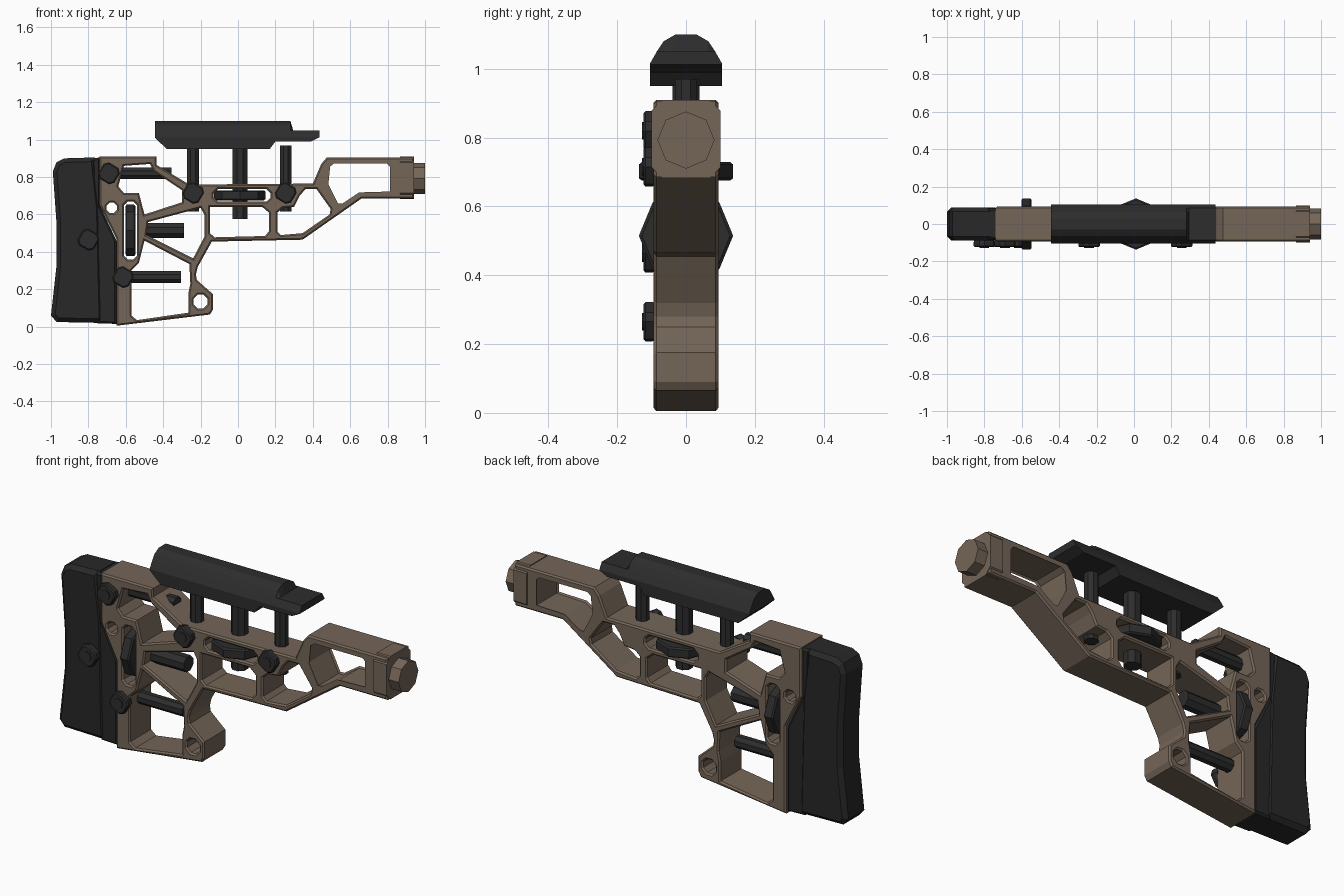
import bpy, bmesh, math
from mathutils import Vector

if "Cube" in bpy.data.objects:
    bpy.data.objects.remove(bpy.data.objects["Cube"])


def material(name, rgb):
    m = bpy.data.materials.new(name)
    m.diffuse_color = (*rgb, 1)
    m.use_nodes = True
    m.node_tree.nodes["Principled BSDF"].inputs["Base Color"].default_value = m.diffuse_color
    return m


TAN = material("flat_earth", (0.178, 0.133, 0.098))
BLACK = material("black_metal", (0.026, 0.026, 0.027))
RUBBER = material("black_rubber", (0.021, 0.021, 0.022))


def finish(name, bm, mat):
    bmesh.ops.remove_doubles(bm, verts=bm.verts, dist=0.0002)
    bmesh.ops.recalc_face_normals(bm, faces=bm.faces)
    for f in bm.faces:
        f.smooth = False
        f.material_index = 0
    me = bpy.data.meshes.new(name)
    bm.to_mesh(me)
    bm.free()
    me.materials.append(mat)
    ob = bpy.data.objects.new(name, me)
    bpy.context.collection.objects.link(ob)
    return ob


def plate(name, loops, half, bevel, mat):
    """Chamfered slab in the xz plane; loops after the first are holes."""
    cu = bpy.data.curves.new(name + "_profile", 'CURVE')
    cu.dimensions, cu.fill_mode = '2D', 'BOTH'
    cu.extrude, cu.bevel_depth = half - bevel, bevel
    cu.bevel_resolution, cu.offset = 0, -bevel
    for pts in loops:
        sp = cu.splines.new('POLY')
        sp.points.add(len(pts) - 1)
        for p, (x, z) in zip(sp.points, pts):
            p.co = (x, z, 0, 1)
        sp.use_cyclic_u = True
    tmp = bpy.data.objects.new(name + "_profile", cu)
    bpy.context.collection.objects.link(tmp)
    dg = bpy.context.evaluated_depsgraph_get()
    me = bpy.data.meshes.new_from_object(tmp.evaluated_get(dg))
    bm = bmesh.new()
    bm.from_mesh(me)
    for v in bm.verts:
        v.co = Vector((v.co.x, -v.co.z, v.co.y))
    bpy.data.objects.remove(tmp)
    bpy.data.curves.remove(cu)
    bpy.data.meshes.remove(me)
    return finish(name, bm, mat)


def loft(name, rings, mat):
    """Skin a list of equal rings and cap both ends."""
    bm = bmesh.new()
    rows = [[bm.verts.new(p) for p in r] for r in rings]
    n = len(rows[0])
    for a, b in zip(rows, rows[1:]):
        for i in range(n):
            bm.faces.new((a[i], a[(i + 1) % n], b[(i + 1) % n], b[i]))
    bm.faces.new(rows[0])
    bm.faces.new(rows[-1])
    return finish(name, bm, mat)


def ngon(cx, cz, r, n=8, turn=0.0):
    return [(cx + r * math.cos(turn + math.tau * i / n),
             cz + r * math.sin(turn + math.tau * i / n)) for i in range(n)]


def slot(x0, x1, z0, z1, c):
    return [(x0 + c, z0), (x1 - c, z0), (x1, z0 + c), (x1, z1 - c),
            (x1 - c, z1), (x0 + c, z1), (x0, z1 - c), (x0, z0 + c)]


def rod(name, axis, centre, steps, mat, n=8, turn=0.0):
    """Faceted bar along an axis; steps are (position, radius)."""
    rings = []
    for t, r in steps:
        ring = []
        for u, v in ngon(0, 0, r, n, turn):
            off = {'x': (t, u, v), 'y': (u, t, v), 'z': (u, v, t)}[axis]
            ring.append(Vector(centre) + Vector(off))
        rings.append(ring)
    return loft(name, rings, mat)


# Skeleton frame with its window cut-outs
outline = [(-.65, .005), (-.15, .065), (-.135, .09), (-.135, .175), (-.22, .25),
           (-.225, .28), (-.215, .32), (-.14, .455), (.345, .465), (.66, .685),
           (.94, .685), (.94, .905), (.475, .905), (.445, .87), (.40, .765),
           (-.26, .76), (-.435, .865), (-.435, .91), (-.74, .91), (-.74, .65),
           (-.65, .47)]
windows = [
    [(.475, .76), (.485, .86), (.51, .88), (.80, .88), (.82, .86), (.82, .715),
     (.65, .71), (.56, .65), (.53, .65)],
    [(.33, .70), (.36, .735), (.42, .735), (.495, .63), (.49, .60), (.345, .50),
     (.23, .49), (.21, .51), (.21, .61), (.24, .635), (.30, .64)],
    [(-.15, .64), (.13, .64), (.165, .61), (.165, .51), (.145, .485),
     (-.125, .478), (-.15, .50)],
    [(-.61, .86), (-.47, .87), (-.45, .83), (-.30, .73), (-.30, .665),
     (-.50, .60), (-.53, .715), (-.61, .715), (-.64, .75)],
    [(-.48, .56), (-.20, .635), (-.18, .60), (-.18, .48), (-.24, .365), (-.49, .49)],
    [(-.50, .46), (-.26, .335), (-.255, .23), (-.265, .18), (-.265, .075),
     (-.54, .035), (-.57, .06), (-.57, .30), (-.53, .34)],
    slot(-.13, .175, .668, .735, .022),
    slot(-.61, -.54, .36, .67, .02),
    ngon(-.20, .135, .04, 8, math.pi / 8),
    ngon(-.675, .635, .03, 8, math.pi / 8),
]
plate("frame", [outline] + windows, 0.094, 0.008, TAN)

# Front collar and threaded neck
loft("front_collar", [[(x, y, z) for y, z in slot(-.1, .1, .682, .91, .032)]
                      for x in (.865, .942)], TAN)
rod("neck", 'x', (0, 0, .793), [(.93, .083), (1.0, .083)], TAN)

# Butt pad and its mounting plate
plate("butt_pad", [[(-.99, .83), (-.97, .88), (-.93, .90), (-.765, .905),
                    (-.735, .64), (-.72, .02), (-.97, .025), (-1, .06),
                    (-.97, .33), (-.97, .55)]], .088, .022, RUBBER)
plate("butt_plate", [[(-.735, .905), (-.735, .64), (-.65, .46), (-.65, .015),
                      (-.75, .018), (-.78, .9)]], .082, .01, RUBBER)

# Cheek rest: one cross-section clipped by changing top and bottom heights
section = [(.105, .95), (.105, 1.015), (.085, 1.05), (.065, 1.08), (.03, 1.10)]
section += [(-y, z) for y, z in reversed(section)]
stations = [(-.445, 1.1, 1.01), (-.38, 1.1, .95), (.17, 1.1, .95), (.20, 1.1, .99),
            (.28, 1.1, .99), (.295, 1.05, .99), (.39, 1.05, .99), (.435, 1.05, 1.013)]
loft("cheek_rest", [[(x, y, min(max(z, lo), hi)) for y, z in section]
                    for x, hi, lo in stations], BLACK)

# Cheek rest posts
for i, (x, r, low) in enumerate([(-.24, .034, .615), (.01, .043, .575), (.255, .034, .615)]):
    rod(f"cheek_post_{i}", 'z', (x, 0, 0), [(low, r), (.97, r)], BLACK, 8, math.pi / 8)

# Butt pad guide rods
for i, (z, r, x1) in enumerate([(.82, .034, -.355), (.515, .043, -.29), (.265, .034, -.305)]):
    rod(f"guide_rod_{i}", 'x', (0, 0, z), [(-.70 if i != 1 else -.5, r), (x1, r)],
        BLACK, 8, math.pi / 8)

# Adjustment wheels, one flat and one upright
for name, axis, c in (("height_wheel", 'z', (.01, 0, .702)),
                      ("length_wheel", 'x', (-.575, 0, .515))):
    rod(name, axis, c, [(-.027, .128), (-.02, .137), (.02, .137), (.027, .128)], BLACK)

# Clamp knobs: square with cut corners, plus a hub
for i, (x, z) in enumerate([(-.69, .82), (-.80, .465), (-.615, .265),
                            (-.24, .715), (.255, .715)]):
    rings = []
    for y, s in ((-.08, .9), (-.098, 1), (-.118, 1), (-.124, .88)):
        ring = []
        for k in range(4):
            for d in (-.25, .25):
                a = k * math.pi / 2 + d + .25
                ring.append((x + .057 * s * math.cos(a), y, z + .057 * s * math.sin(a)))
        rings.append(ring)
    loft(f"clamp_knob_{i}", rings, BLACK)
    rod(f"knob_hub_{i}", 'y', (x, 0, z), [(-.128, .026), (-.05, .026)], BLACK)
